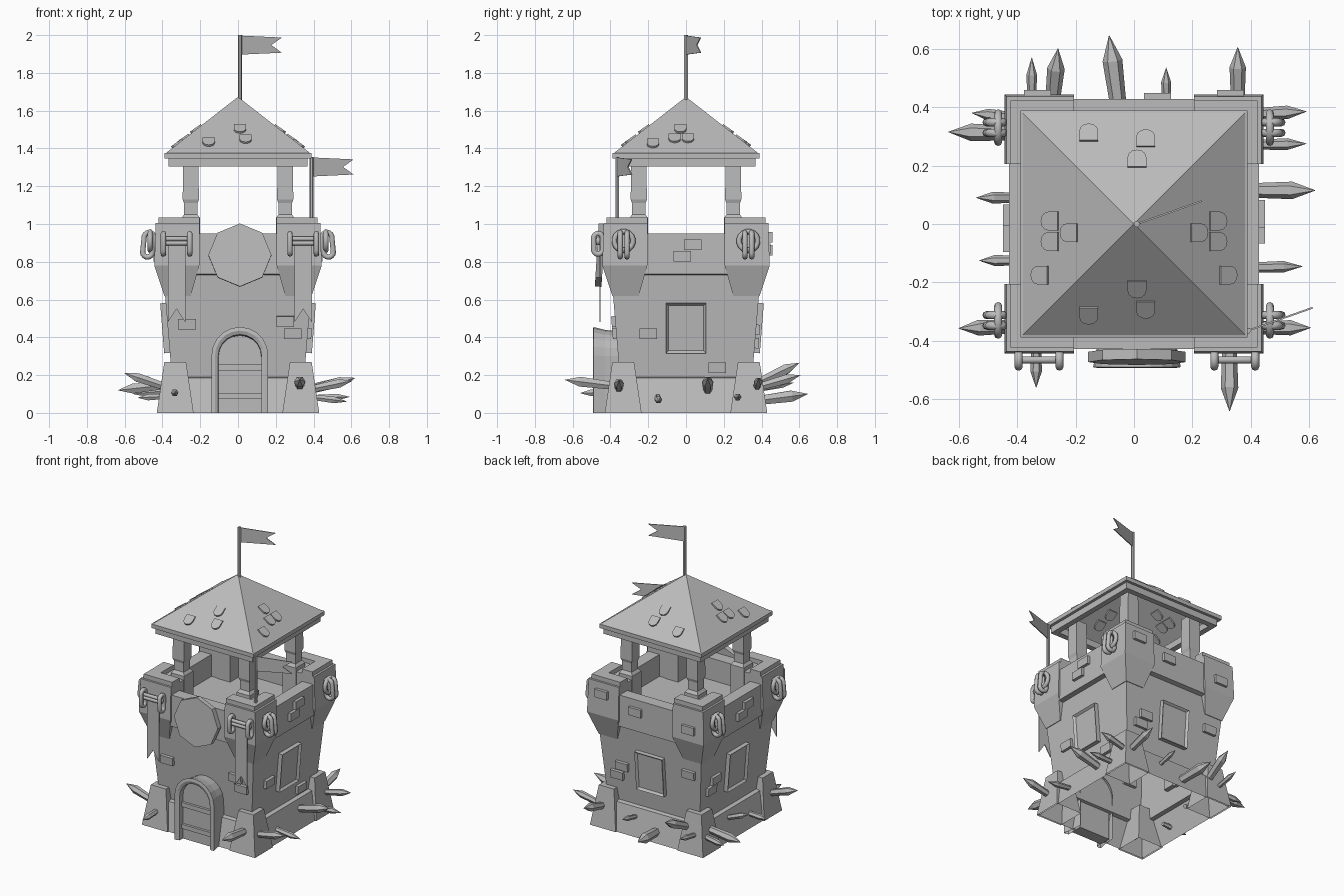
import bpy, bmesh
from math import pi, sin, cos
from mathutils import Matrix, Vector

if "Cube" in bpy.data.objects:
    bpy.data.objects.remove(bpy.data.objects["Cube"])

stone = bpy.data.materials.new("plain grey")
stone.use_nodes = True
GREY = (0.5, 0.5, 0.5, 1)
stone.diffuse_color = GREY
stone.node_tree.nodes["Principled BSDF"].inputs["Base Color"].default_value = GREY


def finish(name, bm, matrix=Matrix()):
    bm.transform(matrix)
    bmesh.ops.recalc_face_normals(bm, faces=bm.faces)
    mesh = bpy.data.meshes.new(name)
    bm.to_mesh(mesh)
    bm.free()
    mesh.materials.append(stone)
    obj = bpy.data.objects.new(name, mesh)
    bpy.context.collection.objects.link(obj)
    return obj


def loft(name, rings, bottom=True, top=True, closed=True, matrix=Matrix()):
    bm = bmesh.new()
    rows = [[bm.verts.new(p) for p in ring] for ring in rings]
    n = len(rows[0])
    for a, b in zip(rows, rows[1:]):
        for i in range(n if closed else n - 1):
            j = (i + 1) % n
            bm.faces.new((a[i], a[j], b[j], b[i]))
    if bottom:
        bm.faces.new(rows[0][::-1])
    if top:
        bm.faces.new(rows[-1])
    return finish(name, bm, matrix)


def rect(x0, x1, y0, y1, z):
    return [(x0, y0, z), (x1, y0, z), (x1, y1, z), (x0, y1, z)]


def square(h, z):
    return rect(-h, h, -h, h, z)


def side(k, u, d, z, tilt=0):
    """Frame on side k: 0 front, 1 left, 2 back, 3 right."""
    return (Matrix.Rotation(k * pi / 2, 4, 'Z') @ Matrix.Translation((u, -d, z))
            @ Matrix.Rotation(tilt, 4, 'X'))


def prism(name, pts, thick, matrix):
    rings = [[(x, y, z) for x, z in pts] for y in (-thick / 2, thick / 2)]
    return loft(name, rings, matrix=matrix)


def block(name, w, h, thick, matrix, inset=0):
    bm = bmesh.new()
    bmesh.ops.create_cube(bm, size=1, matrix=Matrix.Diagonal((w, thick, h, 1)))
    if inset:
        bm.normal_update()
        front = [f for f in bm.faces if f.normal.y < -0.9]
        bmesh.ops.inset_region(bm, faces=front, thickness=inset)
        bmesh.ops.translate(bm, verts=front[0].verts, vec=(0, 0.015, 0))
    return finish(name, bm, matrix)


# Walls: skirt, tapering body, parapet and inner floor in one open-bottomed shell
loft("walls", [square(h, z) for h, z in (
    (.42, 0), (.378, .185), (.35, .19), (.395, .73), (.428, .735),
    (.428, .95), (.345, .95), (.345, .8))], bottom=False)

# Corner footings, turrets, turret rims and roof posts
for sx in (-1, 1):
    for sy in (-1, 1):
        def corner(a, b, z):
            return rect(sx * a, sx * b, sy * a, sy * b, z)
        flip = Matrix.Diagonal((sx, sy, 1, 1))
        loft("corner_footing", [corner(.235, .43, 0), corner(.275, .39, .27)], bottom=False)
        loft("turret", [corner(.25, .39, .62), corner(.205, .443, .78), corner(.205, .436, 1.005)])
        rim = [(.205, .422), (.422, .422), (.422, .205), (.345, .205), (.345, .345), (.205, .345)]
        loft("turret_rim", [[(x, y, z) for x, y in rim] for z in (1.0, 1.035)], matrix=flip)
        loft("roof_post", [corner(.25 - h, .25 + h, z) for h, z in (
            (.05, .8), (.05, 1.03), (.036, 1.05), (.036, 1.11), (.043, 1.13), (.04, 1.36))])

# Roof: fascia ring, eaves and hollow pyramid
loft("roof_fascia", [square(h, z) for h, z in (
    (.33, 1.35), (.33, 1.305), (.368, 1.305), (.368, 1.35))], False, False)
loft("roof_eaves", [square(h, z) for h, z in (
    (.33, 1.35), (.388, 1.348), (.388, 1.375), (.375, 1.378))], False, False)
loft("roof", [square(.38, 1.377), square(.004, 1.67)], bottom=False)

# Loose rounded shingles
tongue = [(-.032, .035), (-.032, -.005)] + [
    (.032 * cos(a), -.005 + .03 * sin(a)) for a in [pi + i * pi / 6 for i in range(1, 6)]
] + [(.032, -.005), (.032, .035)]
FACING = ((.01, .22), (.04, .29), (-.155, .31))
SIDEWAYS = ((-.03, .22), (.01, .285), (-.06, .285), (-.175, .32))
for k in range(4):
    for along, d in (SIDEWAYS if k % 2 else FACING):
        u = along if k < 2 else -along
        z = 1.377 + .293 * (1 - d / .38)
        prism("shingle", tongue, .02, side(k, u, d, z, -.96))

# Flag poles and swallowtail flags
flag = [(.01, 0), (.235, -.01), (.175, -.05), (.235, -.09), (.01, -.1)]
for x, y, z0, z1 in ((.01, 0, 1.64, 2.0), (.39, -.365, 1.0, 1.355)):
    ring = [(x + .011 * cos(i * pi / 3), y + .011 * sin(i * pi / 3)) for i in range(6)]
    loft("flag_pole", [[(a, b, h) for a, b in ring] for h in (z0, z1)])
    prism("flag", flag, .006, Matrix.Translation((x, y, z1 - .003)) @ Matrix.Rotation(.34, 4, 'Z'))


# Bricks standing out of the walls: side, position along it, height
def wall_distance(u, z):
    if z < .73:
        return .35 + .083 * (z - .19)
    return .438 if abs(u) > .22 else .428


BRICKS = ((0, -.27, .47), (0, .25, .485), (0, .29, .42),
          (1, .035, .89), (1, -.02, .83), (1, -.2, .42), (1, .165, .24),
          (2, -.08, .87), (2, -.22, .44), (2, -.26, .37), (2, .29, .52),
          (2, -.33, .93), (2, .33, .86),
          (3, -.02, .83), (3, .05, .88), (3, -.22, .45), (3, -.26, .39))
for k, u, z in BRICKS:
    block("brick", .093, .055, .04, side(k, u, wall_distance(u, z), z, .08 if z < .73 else 0))

# Framed shutters on three sides
for k in (1, 2, 3):
    block("window", .21, .265, .06, side(k, 0, wall_distance(0, .45), .45, .08), inset=.018)


# Arched doorway
def arch(w, y, top, n=10):
    pts = [(w * cos(i * pi / n), top - w + w * sin(i * pi / n)) for i in range(n + 1)]
    return [(.01 + x, y, z) for x, z in [(w, 0)] + pts + [(-w, 0)]]


loft("door_frame", [arch(.13, -.35, .43), arch(.138, -.43, .44), arch(.15, -.49, .455),
                    arch(.132, -.493, .435), arch(.115, -.485, .415), arch(.112, -.43, .41)],
     False, False, closed=False)
loft("door", [arch(.118, -.45, .41), arch(.118, -.37, .41)])
for z in (.09, .24):
    block("door_bar", .23, .03, .03, side(0, .01, .452, z))

# Octagonal shield
octagon = [(.167 * sin(i * pi / 4), .167 * cos(i * pi / 4)) for i in range(8)]
prism("shield", octagon, .035, side(0, .01, .455, .835, -.06))


# Chains
def link(name, a, b, matrix, depth=.014):
    curve = bpy.data.curves.new(name, 'CURVE')
    curve.dimensions = '3D'
    curve.bevel_depth = depth
    curve.bevel_resolution = 2
    spline = curve.splines.new('POLY')
    spline.points.add(15)
    spline.use_cyclic_u = True
    r = min(a, b)
    for i, p in enumerate(spline.points):
        t = (i + .5) * pi / 8
        x = r * cos(t) + (a - r) * (1 if cos(t) > 0 else -1)
        z = r * sin(t) + (b - r) * (1 if sin(t) > 0 else -1)
        p.co = (*(matrix @ Vector((x, 0, z))), 1)
    obj = bpy.data.objects.new(name, curve)
    bpy.context.collection.objects.link(obj)
    curve.materials.append(stone)
    bpy.ops.object.select_all(action='DESELECT')
    obj.select_set(True)
    bpy.context.view_layer.objects.active = obj
    bpy.ops.object.convert(target='MESH')
    bpy.ops.object.shade_smooth()


edge_on = Matrix.Rotation(pi / 2, 4, 'Z')
for k in (1, 3):
    for u in (-.33, .33):
        link("chain_ring", .05, .05, side(k, u, .465, .91))
        for du in (-.018, .018):
            link("chain_link", .026, .065, side(k, u + du, .475, .89, -.1) @ edge_on)

# Front chains with hanging banners
banner = [(-.046, 0), (.046, 0), (.046, -.44), (0, -.37), (-.046, -.44)]
for u in (-.325, .345):
    link("banner_rod", .07, .012, side(0, u, .465, .91), .012)
    for du in (-.07, .07):
        link("chain_link", .024, .055, side(0, u + du, .465, .895) @ edge_on)
    prism("banner", banner, .006, side(0, u, .456, .92))


# Pointed stakes around the footing: root, tip, radius
def stake(root, tip, r):
    root, tip = Vector(root), Vector(tip)
    axis = tip - root
    turn = axis.to_track_quat('Z', 'Y').to_matrix().to_4x4()
    rings = [[(s * r * cos(i * pi / 3), s * r * sin(i * pi / 3), t * axis.length)
              for i in range(6)] for s, t in ((.75, 0), (1, .72), (.03, 1))]
    loft("stake", rings, matrix=Matrix.Translation(root) @ turn)


STAKES = (
    ((-.35, .36, .12), (-.35, .57, .16), .018), ((-.285, .36, .15), (-.26, .6, .265), .03),
    ((-.045, .34, .06), (-.085, .645, .1), .034), ((.11, .36, .12), (.11, .535, .16), .017),
    ((.355, .36, .13), (.355, .605, .2), .028),
    ((-.36, .31, .15), (-.635, .315, .12), .03), ((-.36, .36, .12), (-.555, .38, .1), .02),
    ((-.34, .09, .12), (-.54, .09, .2), .02), ((-.34, -.125, .09), (-.53, -.125, .08), .019),
    ((-.36, -.35, .13), (-.6, -.357, .21), .027),
    ((.36, .375, .13), (.59, .385, .18), .023), ((.36, .27, .08), (.59, .275, .085), .02),
    ((.34, .115, .11), (.62, .115, .185), .03), ((.34, -.15, .09), (.577, -.145, .06), .02),
    ((.36, -.355, .12), (.605, -.355, .17), .026),
    ((-.335, -.36, .11), (-.335, -.56, .105), .02), ((.327, -.36, .14), (.327, -.64, .175), .03))
for root, tip, r in STAKES:
    stake(root, tip, r)
